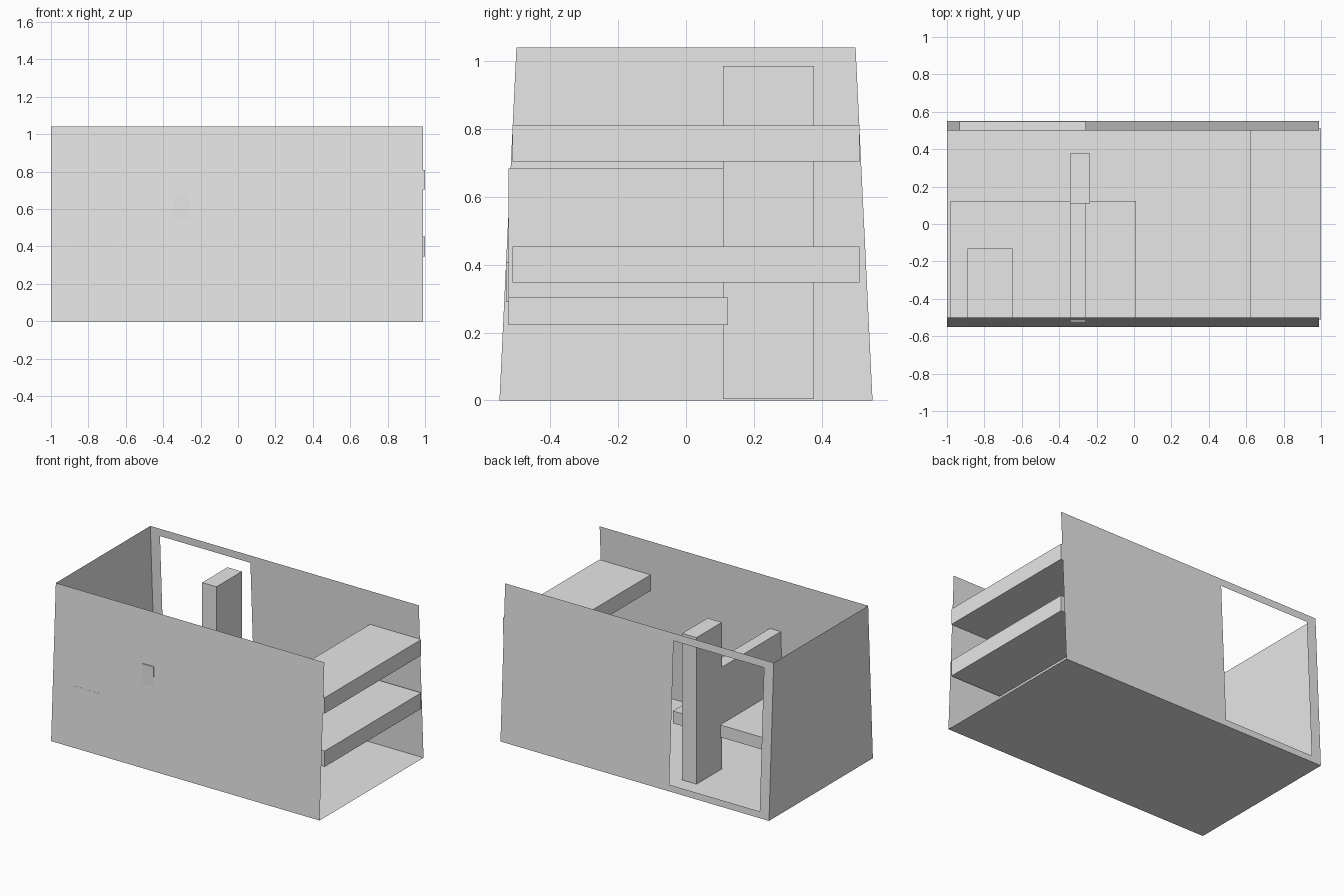
import bpy
import bmesh

if "Cube" in bpy.data.objects:
    bpy.data.objects.remove(bpy.data.objects["Cube"])

grey = bpy.data.materials.new("plain grey")
grey.diffuse_color = (0.8, 0.8, 0.8, 1)
grey.use_nodes = True
grey.node_tree.nodes["Principled BSDF"].inputs["Base Color"].default_value = grey.diffuse_color

LEFT, RIGHT, HEIGHT = -1.0, 0.99, 1.04


def wall_y(z):
    """Half depth of the room, which narrows towards the top."""
    return 0.55 - 0.05 * z / HEIGHT


def sheet(name, quads):
    """Thin surface made of four-cornered faces."""
    bm = bmesh.new()
    for quad in quads:
        bm.faces.new([bm.verts.new(p) for p in quad])
    bmesh.ops.remove_doubles(bm, verts=bm.verts, dist=1e-5)
    mesh = bpy.data.meshes.new(name)
    bm.to_mesh(mesh)
    bm.free()
    mesh.materials.append(grey)
    bpy.context.collection.objects.link(bpy.data.objects.new(name, mesh))


def box(name, x, y, z):
    """Box between the given limits on each axis."""
    bm = bmesh.new()
    bmesh.ops.create_cube(bm, size=1)
    for v in bm.verts:
        v.co = [lim[0] if c < 0 else lim[1] for c, lim in zip(v.co, (x, y, z))]
    mesh = bpy.data.meshes.new(name)
    bm.to_mesh(mesh)
    bm.free()
    mesh.materials.append(grey)
    bpy.context.collection.objects.link(bpy.data.objects.new(name, mesh))


def wall_panel(x0, x1, z0, z1, side):
    """Part of a sloping long wall, facing outwards."""
    quad = [(x0, side * wall_y(z0), z0), (x1, side * wall_y(z0), z0),
            (x1, side * wall_y(z1), z1), (x0, side * wall_y(z1), z1)]
    return quad if side < 0 else quad[::-1]


# Room shell, open at the top and on the right
b, t = wall_y(0), wall_y(HEIGHT)
sheet("floor", [[(LEFT, -b, 0), (LEFT, b, 0), (RIGHT, b, 0), (RIGHT, -b, 0)]])
sheet("left_wall", [[(LEFT, b, 0), (LEFT, -b, 0), (LEFT, -t, HEIGHT), (LEFT, t, HEIGHT)]])
sheet("front_wall", [wall_panel(LEFT, RIGHT, 0, HEIGHT, -1)])

# Back wall: a grid of panels with the doorway left out
xs, zs = (LEFT, -0.93, -0.26, RIGHT), (0, 0.044, 0.99, HEIGHT)
sheet("back_wall", [wall_panel(xs[i], xs[i + 1], zs[k], zs[k + 1], 1)
                    for i in range(3) for k in range(3) if (i, k) != (1, 1)])

# Two wide shelves at the open end
for label, z0 in (("lower", 0.347), ("upper", 0.704)):
    box(label + "_shelf", (0.62, 1.0), (-0.511, 0.511), (z0, z0 + 0.106))

# Bench with a small raised pad, a divider on it and a tall post
box("bench", (-0.98, 0.01), (-0.523, 0.124), (0.222, 0.304))
box("bench_pad", (-0.89, -0.65), (-0.531, -0.13), (0.29, 0.406))
box("divider", (-0.34, -0.26), (-0.5235, 0.11), (0.23, 0.684))
box("post", (-0.342, -0.236), (0.109, 0.377), (0.004, 0.986))
